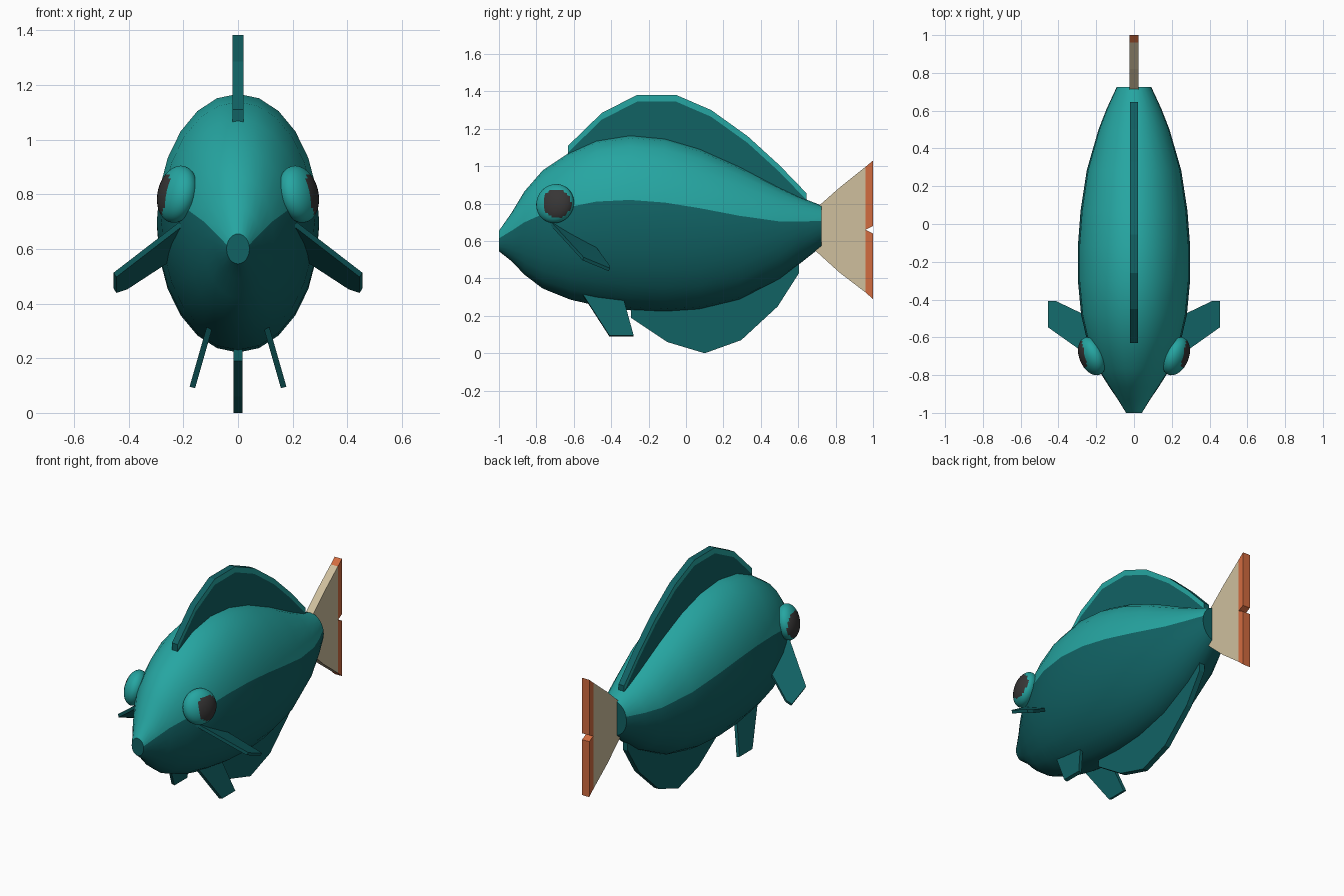
import bpy, bmesh, math
from mathutils import Vector, Matrix

cube = bpy.data.objects.get("Cube")
if cube:
    bpy.data.objects.remove(cube, do_unlink=True)


def material(name, color):
    m = bpy.data.materials.new(name)
    m.use_nodes = True
    m.diffuse_color = (*color, 1)
    m.node_tree.nodes["Principled BSDF"].inputs["Base Color"].default_value = (*color, 1)
    return m


LIGHT = material("light teal", (0.019, 0.38, 0.36))
DARK = material("dark teal", (0.0055, 0.122, 0.127))
BEIGE = material("beige", (0.62, 0.52, 0.34))
ORANGE = material("orange", (0.65, 0.15, 0.051))
BLACK = material("charcoal", (0.038, 0.036, 0.036))


def finish(name, bm, mats, rule=None, smooth=False):
    """Turn a bmesh into an object, colouring faces by a rule."""
    bmesh.ops.recalc_face_normals(bm, faces=bm.faces)
    bm.normal_update()
    for f in bm.faces:
        f.material_index = rule(f) if rule else 0
    me = bpy.data.meshes.new(name)
    bm.to_mesh(me)
    bm.free()
    for m in mats:
        me.materials.append(m)
    ob = bpy.data.objects.new(name, me)
    bpy.context.collection.objects.link(ob)
    if smooth:
        bpy.ops.object.select_all(action="DESELECT")
        ob.select_set(True)
        bpy.context.view_layer.objects.active = ob
        bpy.ops.object.shade_smooth_by_angle(angle=math.radians(35))
    return ob


def plate(name, points, offset, mats, rule=None):
    """Flat plate: an outline thickened by +-offset."""
    bm = bmesh.new()
    off = Vector(offset)
    a = [bm.verts.new(Vector(p) - off) for p in points]
    b = [bm.verts.new(Vector(p) + off) for p in points]
    bm.faces.new(a)
    bm.faces.new(b[::-1])
    n = len(points)
    for i in range(n):
        j = (i + 1) % n
        bm.faces.new((a[i], a[j], b[j], b[i]))
    return finish(name, bm, mats, rule)


def midplane(name, outline, half, mats, rule=None):
    return plate(name, [(0, y, z) for y, z in outline], (half, 0, 0), mats, rule)


# Body: elliptical rings (y, top, bottom, half width)
RINGS = [
    (-1, 0.655, 0.545, 0.042), (-0.93, 0.755, 0.49, 0.085),
    (-0.864, 0.865, 0.42, 0.13), (-0.766, 0.978, 0.346, 0.192),
    (-0.62, 1.075, 0.287, 0.248), (-0.48, 1.138, 0.255, 0.28),
    (-0.3, 1.167, 0.23, 0.297), (-0.115, 1.15, 0.221, 0.297),
    (0.07, 1.096, 0.233, 0.283), (0.285, 1.0, 0.285, 0.25),
    (0.5, 0.887, 0.395, 0.188), (0.61, 0.835, 0.48, 0.145),
    (0.724, 0.79, 0.57, 0.092),
]
SIDES = 24
bm = bmesh.new()
loops = []
for y, top, bottom, w in RINGS:
    mid, h = (top + bottom) / 2, (top - bottom) / 2
    loops.append([bm.verts.new((w * math.cos(t), y, mid + h * math.sin(t)))
                  for t in (2 * math.pi * i / SIDES for i in range(SIDES))])
upper = set()
for r, s in zip(loops, loops[1:]):
    for i in range(SIDES):
        j = (i + 1) % SIDES
        f = bm.faces.new((r[i], r[j], s[j], s[i]))
        if 1 <= i <= SIDES // 2 - 2:
            upper.add(f)
bm.faces.new(loops[0])
bm.faces.new(loops[-1])
finish("body", bm, [LIGHT, DARK], lambda f: 0 if f in upper else 1, True)

# Dorsal fin with a lighter rim on its sides
crest = [(-0.63, 1.11), (-0.45, 1.285), (-0.26, 1.382), (-0.055, 1.382),
         (0.135, 1.3), (0.33, 1.16), (0.5, 1.005), (0.645, 0.855)]
inner = [(y, z - 0.036) for y, z in crest]
root = [(0.645, 0.76), (0.285, 0.93), (-0.1, 1.08), (-0.4, 1.08), (-0.63, 1.0)]
midplane("dorsal_fin", inner + root, 0.02, [DARK])
midplane("dorsal_rim", crest + inner[::-1], 0.02, [LIGHT, DARK],
         lambda f: 0 if abs(f.normal.x) > 0.9 else 1)

# Anal fin
midplane("anal_fin", [(-0.295, 0.3), (-0.295, 0.19), (-0.1, 0.06), (0.1, 0),
                      (0.295, 0.07), (0.49, 0.25), (0.605, 0.43), (0.605, 0.55),
                      (0.3, 0.4)], 0.017, [DARK])

# Tail fin and its two end bands
midplane("tail_fin", [(0.69, 0.77), (0.82, 0.885), (0.96, 0.997), (0.96, 0.325),
                      (0.82, 0.432), (0.69, 0.55)], 0.025, [BEIGE])
midplane("tail_band_upper", [(0.96, 0.997), (1, 1.03), (1, 0.68), (0.96, 0.66)],
         0.025, [ORANGE])
midplane("tail_band_lower", [(0.96, 0.66), (1, 0.64), (1, 0.29), (0.96, 0.325)],
         0.025, [ORANGE])

for side, label in ((1, "left"), (-1, "right")):
    # Pelvic fin
    plate("pelvic_fin_" + label,
          [(side * x, y, z) for x, y, z in ((0.105, -0.55, 0.31), (0.105, -0.34, 0.31),
                                            (0.167, -0.28, 0.093), (0.167, -0.41, 0.093))],
          (side * 0.01, 0, 0.003), [DARK])
    # Pectoral fin
    plate("pectoral_fin_" + label,
          [(side * x, y, z) for x, y, z in ((0.21, -0.72, 0.69), (0.45, -0.55, 0.505),
                                            (0.45, -0.41, 0.447), (0.41, -0.41, 0.46),
                                            (0.18, -0.52, 0.61))],
          (side * 0.005, 0.003, 0.008), [DARK])
    # Eye: flattened ball lying on the head, pupil faces pointing sideways
    centre = Vector((side * 0.222, -0.7, 0.8))
    axis = Vector((side * 0.9, -0.38, 0.22)).normalized()
    turn = Vector((side, 0, 0)).rotation_difference(axis).to_matrix().to_4x4()
    bm = bmesh.new()
    bmesh.ops.create_uvsphere(bm, u_segments=32, v_segments=20, radius=1, matrix=(
        Matrix.Translation(centre) @ turn @ Matrix.Diagonal((0.065, 0.106, 0.106, 1))))

    def pupil(f):
        d = f.calc_center_median() - centre
        return 1 if d.x * side > 0 and math.hypot(d.y - 0.01, d.z) < 0.076 else 0
    finish("eye_" + label, bm, [LIGHT, BLACK], pupil, True)
